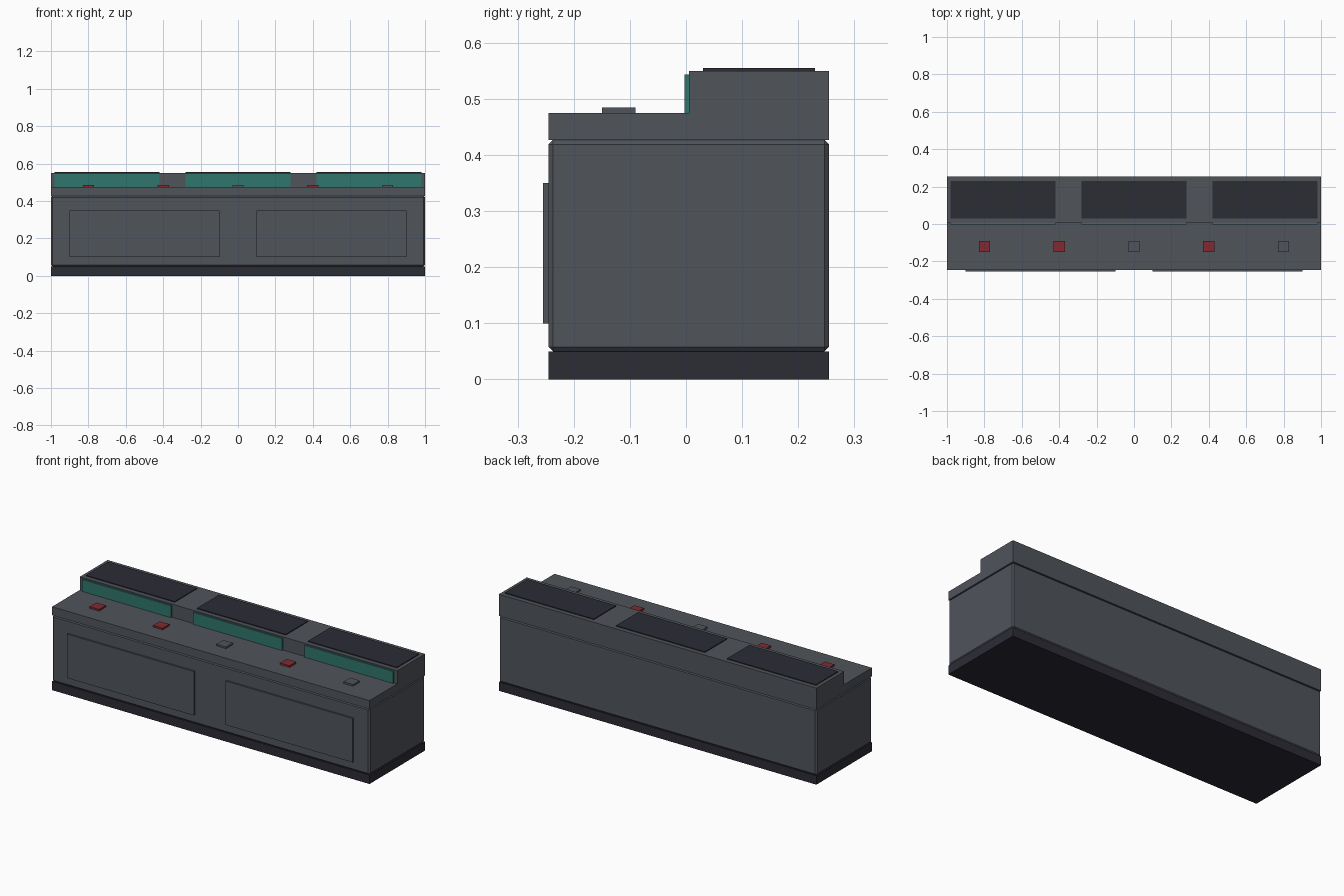
import bpy, bmesh

if "Cube" in bpy.data.objects:
    bpy.data.objects.remove(bpy.data.objects["Cube"])


def material(name, rgb):
    m = bpy.data.materials.new(name)
    m.diffuse_color = (*rgb, 1)
    m.use_nodes = True
    m.node_tree.nodes["Principled BSDF"].inputs["Base Color"].default_value = m.diffuse_color
    return m


GREY = material("slate grey", (0.08, 0.09, 0.105))
DARK = material("dark charcoal", (0.025, 0.025, 0.036))
TEAL = material("screen teal", (0.03, 0.18, 0.15))
RED = material("button red", (0.22, 0.023, 0.03))


def finish(name, bm, mat):
    bmesh.ops.recalc_face_normals(bm, faces=bm.faces)
    me = bpy.data.meshes.new(name)
    bm.to_mesh(me)
    bm.free()
    me.materials.append(mat)
    ob = bpy.data.objects.new(name, me)
    bpy.context.collection.objects.link(ob)
    return ob


def box(name, x, y, z, mat, bevel=0):
    """Box from (min, max) ranges, with an optional chamfer."""
    bm = bmesh.new()
    bmesh.ops.create_cube(bm, size=1)
    for v in bm.verts:
        v.co = [r[0] if c < 0 else r[1] for c, r in zip(v.co, (x, y, z))]
    if bevel:
        bmesh.ops.bevel(bm, geom=bm.edges[:], offset=bevel, segments=1,
                        affect='EDGES')
    return finish(name, bm, mat)


def prism(name, profile, x, mat):
    """Side profile (y, z) extruded along x."""
    bm = bmesh.new()
    face = bm.faces.new([bm.verts.new((x[0], y, z)) for y, z in profile])
    ext = bmesh.ops.extrude_face_region(bm, geom=[face])
    verts = [g for g in ext["geom"] if isinstance(g, bmesh.types.BMVert)]
    bmesh.ops.translate(bm, verts=verts, vec=(x[1] - x[0], 0, 0))
    return finish(name, bm, mat)


WIDTH = (-1, 1)
FRONT, BACK, STEP = -0.245, 0.255, 0.005

# Plinth and chamfered cabinet
box("plinth", WIDTH, (FRONT, BACK), (0, 0.05), DARK)
box("cabinet", WIDTH, (FRONT, BACK), (0.05, 0.427), GREY, 0.008)

# Stepped console top
prism("console_top", [(FRONT, 0.427), (BACK, 0.427), (BACK, 0.55),
                      (STEP, 0.55), (STEP, 0.475), (FRONT, 0.475)],
      WIDTH, GREY)

# Front access panels
for i, cx in enumerate((-0.5, 0.5)):
    box(f"front_panel_{i + 1}", (cx - 0.4, cx + 0.4), (-0.255, FRONT),
        (0.1, 0.35), GREY)

# Screens on the riser, with dark covers above them
for i, cx in enumerate((-0.7, 0, 0.7)):
    x = (cx - 0.28, cx + 0.28)
    box(f"screen_{i + 1}", x, (-0.003, STEP), (0.475, 0.543), TEAL)
    box(f"top_cover_{i + 1}", x, (0.03, 0.23), (0.55, 0.555), DARK)

# Row of buttons
for i, mat in enumerate((RED, RED, GREY, RED, GREY)):
    cx = -0.8 + 0.4 * i
    box(f"button_{i + 1}", (cx - 0.03, cx + 0.03), (-0.15, -0.09),
        (0.475, 0.485), mat)
